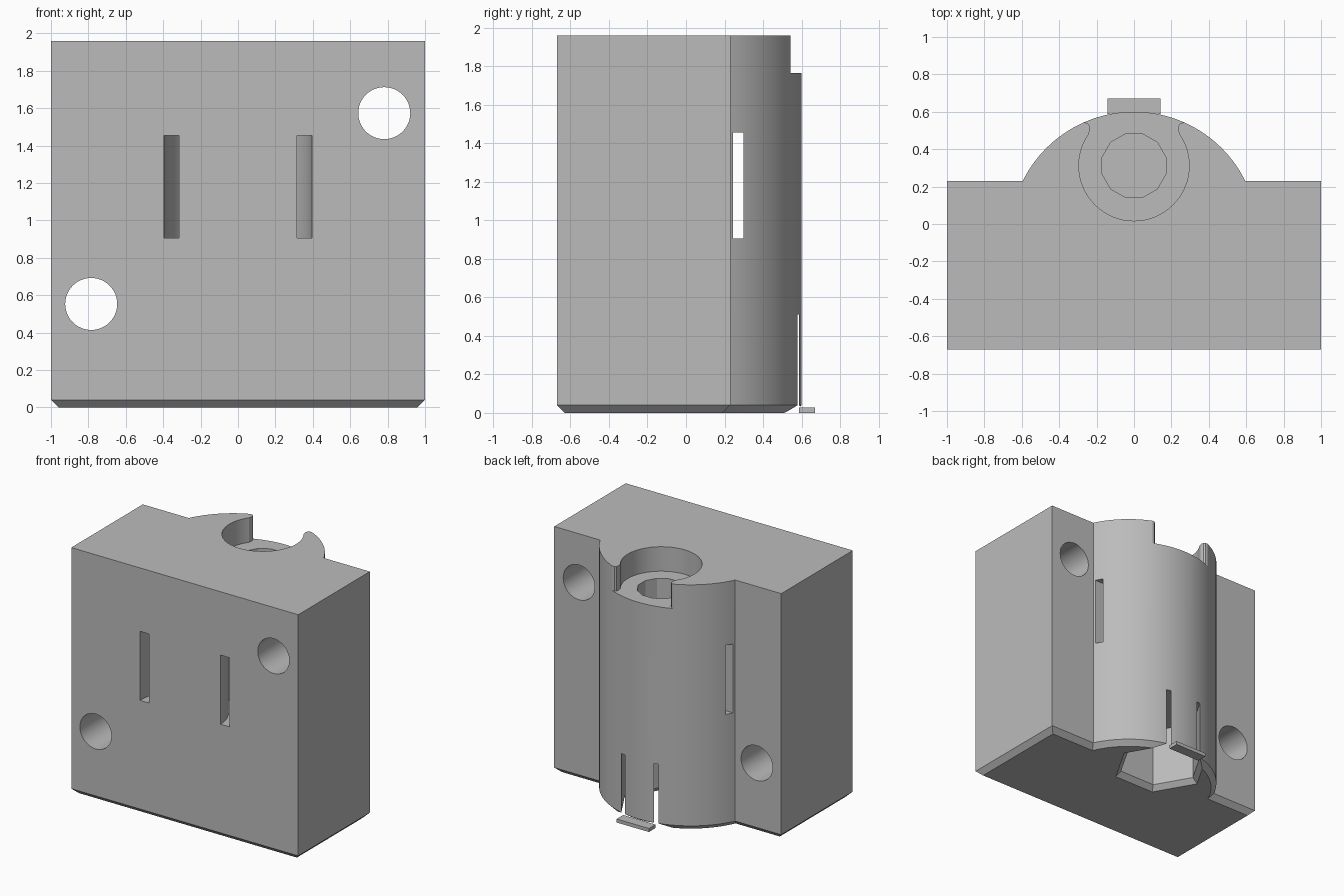
import bpy, bmesh
from math import sin, cos, asin, pi, radians, sqrt

cube = bpy.data.objects.get("Cube")
if cube:
    bpy.data.objects.remove(cube)

grey = bpy.data.materials.new("plain grey")
grey.use_nodes = True
colour = (0.5, 0.5, 0.5, 1)
grey.diffuse_color = colour
grey.node_tree.nodes["Principled BSDF"].inputs["Base Color"].default_value = colour

H = 1.96           # body height
BORE_Y = 0.312     # centre of the vertical bore
ARC_Y, ARC_R = -0.063, 0.663


def loft(name, sections):
    """Join closed sections, each a (list of (x, y), z) pair, into a solid."""
    bm = bmesh.new()
    rings = [[bm.verts.new((x, y, z)) for x, y in pts] for pts, z in sections]
    for low, high in zip(rings, rings[1:]):
        n = len(low)
        for i in range(n):
            j = (i + 1) % n
            bm.faces.new((low[i], low[j], high[j], high[i]))
    bm.faces.new(rings[0])
    bm.faces.new(rings[-1])
    bmesh.ops.recalc_face_normals(bm, faces=bm.faces)
    mesh = bpy.data.meshes.new(name)
    bm.to_mesh(mesh)
    bm.free()
    mesh.materials.append(grey)
    obj = bpy.data.objects.new(name, mesh)
    bpy.context.collection.objects.link(obj)
    return obj


def ngon(r, n, turn=0, cx=0, cy=BORE_Y):
    return [(cx + r * cos(turn + 2 * pi * i / n), cy + r * sin(turn + 2 * pi * i / n))
            for i in range(n)]


def rect(x0, x1, y0, y1):
    return [(x0, y0), (x1, y0), (x1, y1), (x0, y1)]


def prism(name, pts, z0, z1):
    return loft(name, [(pts, z0), (pts, z1)])


def outline(inset):
    """Block with a round bulge on its back, shrunk by inset."""
    side, front, back, r = 1 - inset, -0.67 + inset, 0.23 - inset, ARC_R - inset
    start = asin((back - ARC_Y) / r)
    steps = 48
    arc = [start + (pi - 2 * start) * i / steps for i in range(steps + 1)]
    return ([(-side, front), (side, front), (side, back)]
            + [(r * cos(a), ARC_Y + r * sin(a)) for a in arc] + [(-side, back)])


def cut(body, cutter):
    mod = body.modifiers.new(cutter.name, "BOOLEAN")
    mod.operation, mod.solver, mod.object = "DIFFERENCE", "EXACT", cutter
    bpy.context.view_layer.objects.active = body
    bpy.ops.object.modifier_apply(modifier=mod.name)
    bpy.data.objects.remove(cutter)


# Body with a chamfered lower edge
body = loft("body", [(outline(0.04), 0), (outline(0), 0.04), (outline(0), H)])

# Round pocket in the top, open to the back between rounded lips
cut(body, prism("top_pocket", ngon(0.295, 64), 1.765, H + 0.1))
lip = [(0.245, 0.4), (0.241, 0.485), (0.235, 0.51), (0.24, 0.53), (0.253, 0.541),
       (0.275, 0.542), (0.29, 0.7)]
cut(body, prism("back_opening", lip + [(-x, y) for x, y in reversed(lip)], 1.765, H + 0.1))

# Twelve sided bore and hexagonal pocket with a flared mouth
cut(body, prism("bore", ngon(0.176, 12, radians(15)), 0.53, 1.8))
cut(body, loft("hex_pocket", [(ngon(0.37, 6), -0.01), (ngon(0.318, 6), 0.04),
                              (ngon(0.318, 6), 0.51)]))

# Strap slots: one straight across, one curved behind the front
Z0, Z1 = 0.905, 1.455
cut(body, prism("cross_slot", rect(-0.9, 0.9, 0.245, 0.298), Z0, Z1))


def half_arc(r):
    return [(r * cos(pi * i / 32), -0.67 + r * sin(pi * i / 32)) for i in range(33)]


outer, inner = half_arc(0.395), half_arc(0.315)
channel = ([(0.395, -0.8)] + outer + [(-0.395, -0.8), (-0.315, -0.8)]
           + inner[::-1] + [(0.315, -0.8)])
cut(body, prism("front_slot", channel, Z0, Z1))

# Two mounting holes from front to back
for x, z in ((0.782, 1.573), (-0.785, 0.553)):
    hole = prism("mounting_hole", ngon(0.139, 48, 0, x, -z), -1, 1)
    hole.rotation_euler.x = radians(-90)
    bpy.context.view_layer.update()
    cut(body, hole)

# Small release tab at the foot of the back
tab = prism("release_tab", rect(-0.142, 0.142, 0.587, 0.67), 0, 0.028)

bpy.ops.object.select_all(action="DESELECT")
body.select_set(True)
bpy.context.view_layer.objects.active = body
bpy.ops.object.shade_smooth_by_angle(angle=radians(25))
